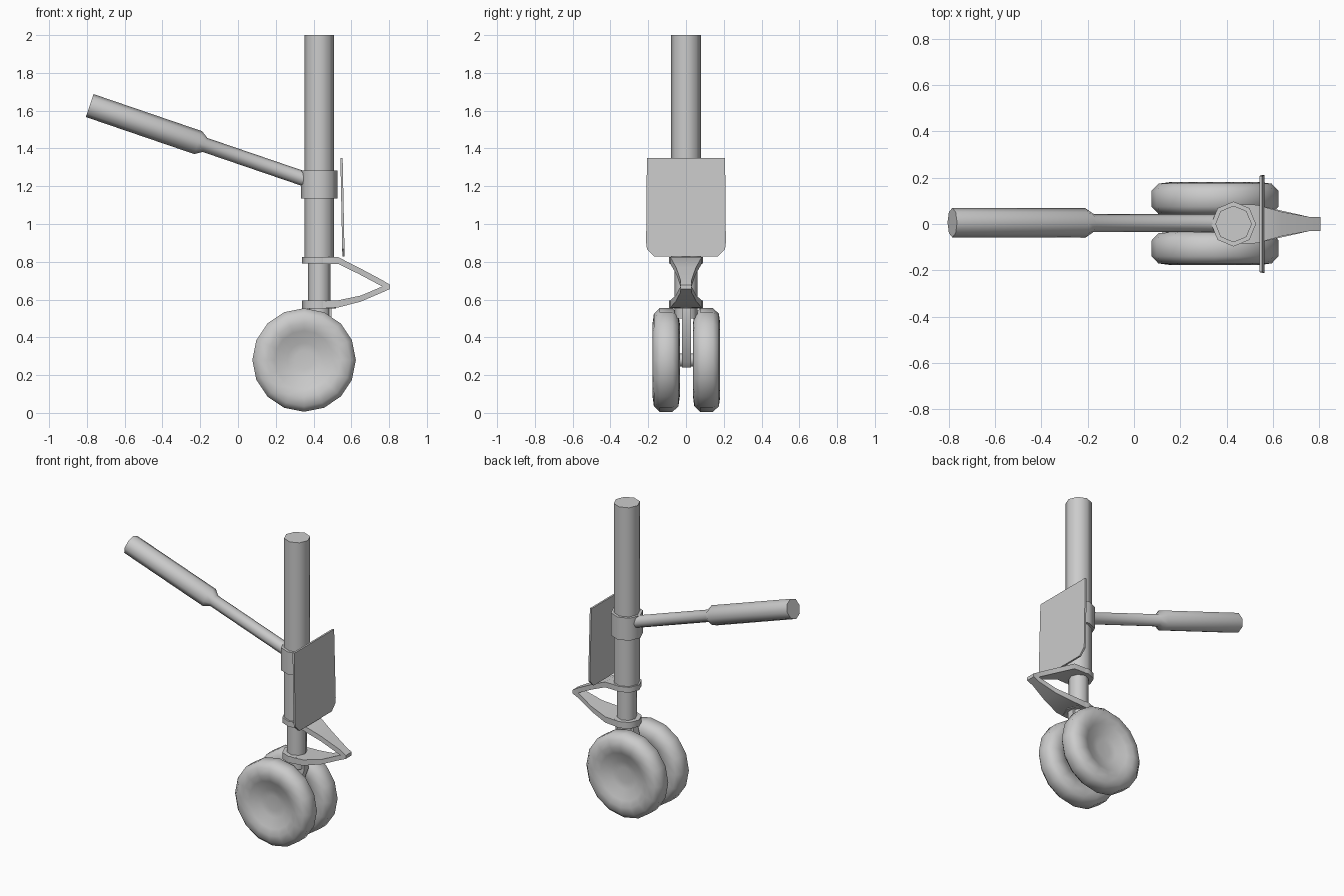
import bpy, bmesh, math
from mathutils import Vector

if "Cube" in bpy.data.objects:
    bpy.data.objects.remove(bpy.data.objects["Cube"])

grey = bpy.data.materials.new("plain grey")
grey.diffuse_color = (0.6, 0.6, 0.6, 1)
grey.use_nodes = True
grey.node_tree.nodes["Principled BSDF"].inputs["Base Color"].default_value = grey.diffuse_color


def finish(name, bm, angle=50):
    bmesh.ops.recalc_face_normals(bm, faces=bm.faces)
    me = bpy.data.meshes.new(name)
    bm.to_mesh(me)
    bm.free()
    ob = bpy.data.objects.new(name, me)
    bpy.context.collection.objects.link(ob)
    me.materials.append(grey)
    bpy.ops.object.select_all(action='DESELECT')
    ob.select_set(True)
    bpy.context.view_layer.objects.active = ob
    bpy.ops.object.shade_smooth_by_angle(angle=math.radians(angle))
    return ob


def loft(name, rings, angle=50):
    """Skin a list of equal-length point rings and cap both ends."""
    bm = bmesh.new()
    vs = [[bm.verts.new(p) for p in r] for r in rings]
    n = len(vs[0])
    for a, b in zip(vs, vs[1:]):
        for i in range(n):
            j = (i + 1) % n
            bm.faces.new((a[i], a[j], b[j], b[i]))
    bm.faces.new(vs[0])
    bm.faces.new(vs[-1])
    return finish(name, bm, angle)


def tube(name, start, end, profile, sides=8):
    """Turned part: profile is (distance along axis 0..1, radius)."""
    a, b = Vector(start), Vector(end)
    axis = (b - a).normalized()
    side = Vector((0, 1, 0)) if abs(axis.y) < 0.9 else Vector((1, 0, 0))
    up = axis.cross(side).normalized()
    rings = []
    for t, r in profile:
        c = a.lerp(b, t)
        rings.append([c + r * (math.cos(k) * side + math.sin(k) * up)
                      for k in (2 * math.pi * i / sides for i in range(sides))])
    return loft(name, rings)


def extrude(name, pts, offset):
    offset = Vector(offset)
    return loft(name, [[Vector(p) for p in pts],
                       [Vector(p) + offset for p in pts]], 30)


X = 0.43  # leg axis


def post(name, z0, z1, r):
    return tube(name, (X, 0, z0), (X, 0, z1), [(0, r), (1, r)])


# Main leg, piston and collars
post("main_leg", 0.80, 2.0, 0.079)
post("piston", 0.50, 0.82, 0.06)
tube("leg_collar", (X, 0, 1.135), (X, 0, 1.283), [(0, 0.097), (1, 0.097)])
post("upper_link_ring", 0.79, 0.825, 0.09)
post("lower_link_ring", 0.552, 0.594, 0.09)

# Side brace with thick outer sleeve
tube("brace", (-0.785, 0.006, 1.627), (0.40, 0.003, 1.222),
     [(0, 0.064), (0.485, 0.064), (0.515, 0.039), (1, 0.039)])

# Scissor links, as tapered bars: x, z, half thickness, half width
links = {
    "upper_link": [(0.45, 0.807, 0.0175, 0.085), (0.53, 0.807, 0.0175, 0.083),
                   (0.64, 0.752, 0.017, 0.052), (0.76, 0.688, 0.017, 0.03),
                   (0.805, 0.668, 0.01, 0.03)],
    "lower_link": [(0.45, 0.573, 0.02, 0.085), (0.53, 0.577, 0.019, 0.083),
                   (0.65, 0.605, 0.016, 0.055), (0.76, 0.652, 0.016, 0.03),
                   (0.805, 0.666, 0.01, 0.03)],
}
for name, secs in links.items():
    loft(name, [[(x, -w, z - t), (x, w, z - t), (x, w, z + t), (x, -w, z + t)]
                for x, z, t, w in secs])

# Door plate
door = [(-0.207, 1.35), (0.207, 1.35), (0.211, 0.90), (0.207, 0.868),
        (0.168, 0.828), (-0.168, 0.828), (-0.207, 0.868), (-0.211, 0.90)]
extrude("door", [(0.542 + (1.35 - z) * 0.02, y, z) for y, z in door], (0.012, 0, 0))

# Axle carrier between the wheels
arm = [(0.37, 0.56), (0.495, 0.56), (0.495, 0.49), (0.41, 0.27),
       (0.38, 0.24), (0.32, 0.24), (0.30, 0.28)]
extrude("axle_arm", [(x, -0.022, z) for x, z in arm], (0, 0.048, 0))
tube("axle", (0.35, -0.1, 0.28), (0.35, 0.1, 0.28), [(0, 0.035), (1, 0.035)])

# Dished wheels
half = [(0.025, 0.05), (0.03, 0.09), (0.058, 0.155), (0.072, 0.195),
        (0.065, 0.245), (0.034, 0.274)]
prof = [(-d, r) for d, r in half] + [(d, r) for d, r in reversed(half)]
for name, y in (("front_wheel", -0.105), ("back_wheel", 0.109)):
    tube(name, (0.35, y, 0.28), (0.35, y + 1, 0.28), prof, 16)
